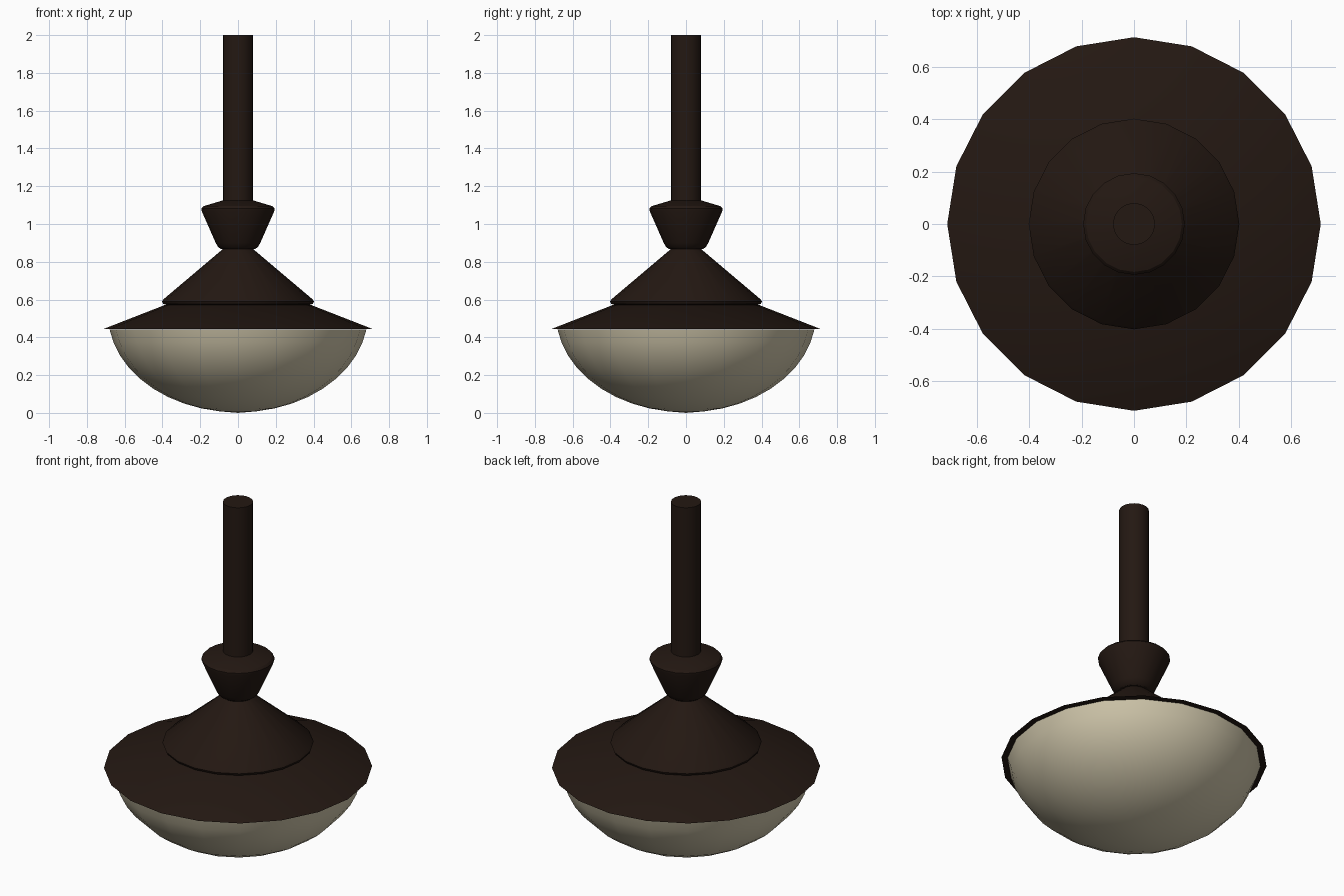
import bpy, bmesh, math

if "Cube" in bpy.data.objects:
    bpy.data.objects.remove(bpy.data.objects["Cube"])

SIDES = 20


def material(name, rgb):
    m = bpy.data.materials.new(name)
    m.diffuse_color = (*rgb, 1)
    m.use_nodes = True
    m.node_tree.nodes["Principled BSDF"].inputs["Base Color"].default_value = m.diffuse_color
    return m


def lathe(name, profile, mat, angle=30):
    """Spin an (r, z) profile about the z axis."""
    bm = bmesh.new()
    verts = [bm.verts.new((r, 0, z)) for r, z in profile]
    edges = [bm.edges.new(p) for p in zip(verts, verts[1:])]
    bmesh.ops.spin(bm, geom=verts + edges, cent=(0, 0, 0), axis=(0, 0, 1),
                   angle=2 * math.pi, steps=SIDES, use_merge=True)
    bmesh.ops.remove_doubles(bm, verts=bm.verts, dist=1e-4)
    bmesh.ops.recalc_face_normals(bm, faces=bm.faces)
    mesh = bpy.data.meshes.new(name)
    bm.to_mesh(mesh)
    bm.free()
    ob = bpy.data.objects.new(name, mesh)
    bpy.context.collection.objects.link(ob)
    mesh.materials.append(mat)
    bpy.ops.object.select_all(action='DESELECT')
    ob.select_set(True)
    bpy.context.view_layer.objects.active = ob
    bpy.ops.object.shade_smooth_by_angle(angle=math.radians(angle))
    return ob


bronze = material("dark_bronze", (0.017, 0.009, 0.006))
glass = material("cream_glass", (0.62, 0.56, 0.40))

# Hanging rod
lathe("rod", [(0, 1.08), (0.08, 1.08), (0.08, 2), (0, 2)], bronze)

# Flared collar
lathe("collar", [(0, 0.868), (0.09, 0.868), (0.105, 0.878), (0.118, 0.90),
                 (0.193, 1.07), (0.194, 1.082), (0.183, 1.094),
                 (0.08, 1.125), (0, 1.125)], bronze)

# Upper cone with rounded lower lip
lathe("upper_cone", [(0, 0.88), (0.065, 0.88), (0.394, 0.602), (0.402, 0.59),
                     (0.396, 0.577), (0.38, 0.572), (0, 0.572)], bronze)

# Wide brim with a flat underside
lathe("brim", [(0, 0.572), (0.385, 0.572), (0.713, 0.444), (0, 0.444)], bronze)

# Glass bowl: lower part of an ellipsoid
A, B, CZ, RIM = 0.687, 0.515, 0.518, 0.444
end = math.acos((CZ - RIM) / B)
bowl = [(A * math.sin(end * i / 10), CZ - B * math.cos(end * i / 10) - 0.003 * (i == 10))
        for i in range(11)]
bowl = [(r, max(z, 0) if i == 0 else z) for i, (r, z) in enumerate(bowl)]
bowl[0] = (0, 0)
lathe("glass_bowl", bowl, glass, 40)
